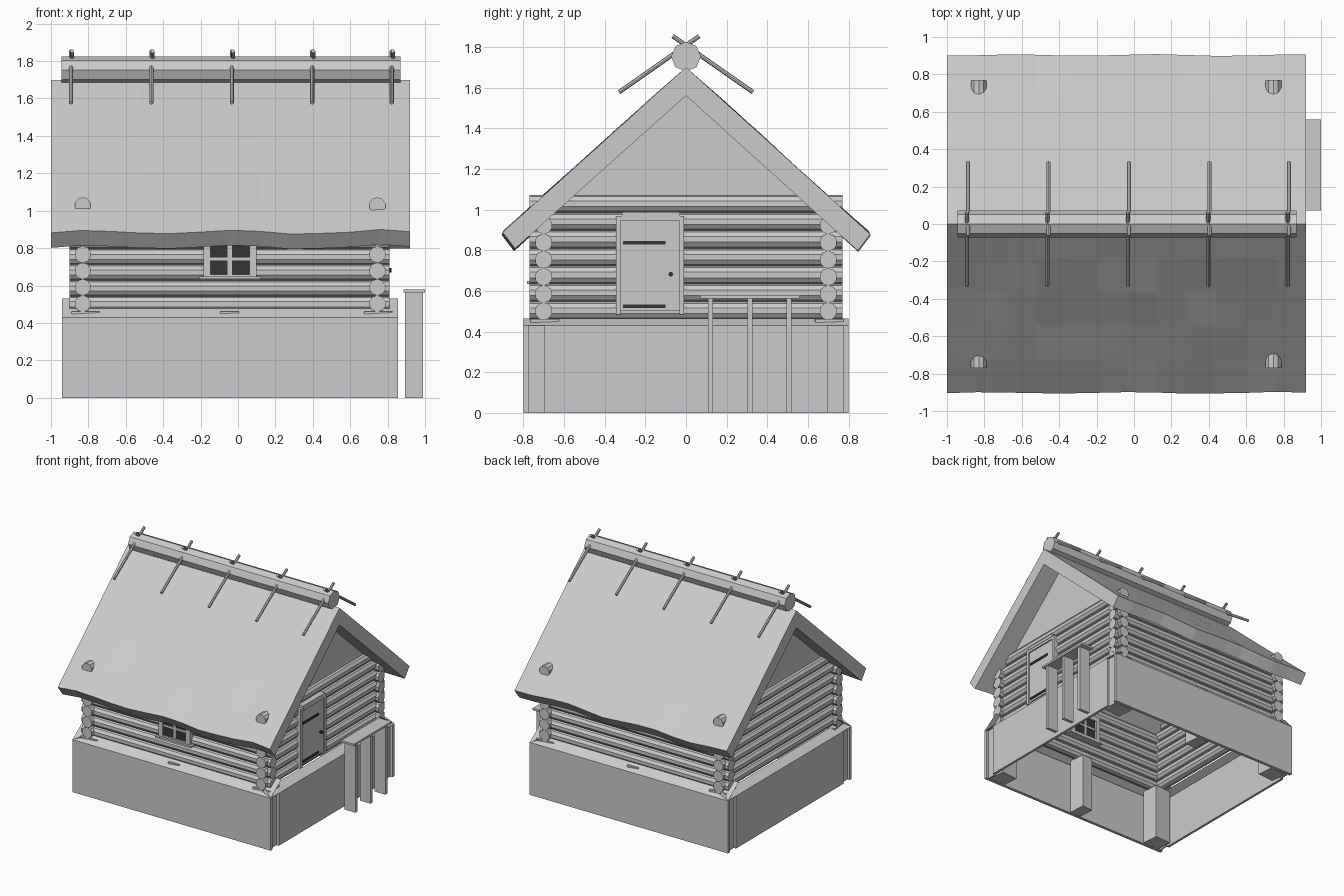
import bpy, bmesh, math, random
from mathutils import Vector, Matrix

if "Cube" in bpy.data.objects:
    bpy.data.objects.remove(bpy.data.objects["Cube"])

random.seed(4)
CX = -0.04  # centre of the cabin along x


def material(name, value):
    m = bpy.data.materials.new(name)
    m.diffuse_color = (value, value, value, 1)
    m.use_nodes = True
    m.node_tree.nodes["Principled BSDF"].inputs["Base Color"].default_value = m.diffuse_color
    return m


GREY = material("weathered_grey", 0.6)
DARK = material("dark_iron", 0.035)


def finish(name, bm, mat=GREY):
    bmesh.ops.recalc_face_normals(bm, faces=bm.faces[:])
    me = bpy.data.meshes.new(name)
    bm.to_mesh(me)
    bm.free()
    ob = bpy.data.objects.new(name, me)
    me.materials.append(mat)
    bpy.context.collection.objects.link(ob)
    return ob


def add_box(bm, x0, x1, y0, y1, z0, z1, turn=0.0):
    centre = Vector(((x0 + x1) / 2, (y0 + y1) / 2, (z0 + z1) / 2))
    size = Matrix.Diagonal((x1 - x0, y1 - y0, z1 - z0, 1))
    bmesh.ops.create_cube(bm, size=1, matrix=Matrix.Translation(centre)
                          @ Matrix.Rotation(turn, 4, 'Z') @ size)


def boxes(name, items, mat=GREY):
    bm = bmesh.new()
    for item in items:
        add_box(bm, *item)
    return finish(name, bm, mat)


def add_rod(bm, a, b, r, sides):
    a, b = Vector(a), Vector(b)
    d = b - a
    rot = d.to_track_quat('Z', 'Y').to_matrix().to_4x4()
    bmesh.ops.create_cone(bm, cap_ends=True, segments=sides, radius1=r, radius2=r,
                          depth=d.length, matrix=Matrix.Translation((a + b) / 2) @ rot)


def add_face(bm, pts):
    bm.faces.new([bm.verts.new(p) for p in pts])


# Log walls with crossing corners
WX0, WX1, WY = -0.83, 0.745, 0.70
STEP = 0.0875
bm = bmesh.new()
for i in range(7):
    z = 0.503 + i * STEP
    for x in (WX0, WX1):
        add_rod(bm, (x, -0.77, z), (x, 0.77, z), 0.0445, 10)
finish("gable_wall_logs", bm)
bm = bmesh.new()
for i in range(6):
    z = 0.5 + i * 0.0845
    for y in (-WY, WY):
        add_rod(bm, (-0.90, y, z), (0.81, y, z), 0.0435, 10)
finish("long_wall_logs", bm)

# Gable triangles
bm = bmesh.new()
for x in (WX0, WX1):
    front = [(x + 0.01, -0.6, 1.04), (x + 0.01, 0.6, 1.04), (x + 0.01, 0, 1.58)]
    back = [(x - 0.01, y, z) for _, y, z in front]
    add_face(bm, front)
    add_face(bm, back)
finish("gable_panels", bm)

# Thick roof with uneven surface and wavy eaves
bm = bmesh.new()
rows, cols = 5, 12
rings = []
for c in range(cols + 1):
    x = -1.0 + 1.92 * c / cols
    inner = 0 < c < cols
    ring = []
    for side in (-1, 1):
        wave = 0.011 * math.sin(x * 8 + 2.6 + side) + random.uniform(-0.004, 0.004)
        half = []
        for r in range(rows + 1):
            t = r / rows
            j = random.uniform(-0.004, 0.004) if inner and 0 < r < rows else 0
            half.append((x, side * (0.903 * t + j * 0.7 - wave * 0.4 * t ** 4),
                         1.70 - 0.815 * t + j + wave * t ** 4))
        half.append((x, side * (0.842 - wave * 0.4), 0.805 + wave))
        ring.append(half)
    # left eave underside up to the top ridge, down to the right eave, back inside
    pts = ring[0][::-1] + ring[1][1:] + [(x, 0, 1.56)]
    rings.append([bm.verts.new(p) for p in pts])
n = len(rings[0])
for a, b in zip(rings, rings[1:]):
    for k in range(n):
        m = (k + 1) % n
        bm.faces.new((a[k], a[m], b[m], b[k]))
bm.faces.new(rings[0])
bm.faces.new(rings[-1][::-1])
finish("roof", bm)

# Ridge log
bm = bmesh.new()
add_rod(bm, (-0.945, 0, 1.752), (0.87, 0, 1.752), 0.073, 8)
finish("ridge_log", bm)

# Crossed poles over the ridge
bm = bmesh.new()
for x in (-0.89, -0.46, -0.03, 0.40, 0.825):
    for s in (-1, 1):
        add_rod(bm, (x + s * 0.003, s * 0.33, 1.577), (x + s * 0.003, -s * 0.065, 1.853), 0.011, 8)
finish("ridge_poles", bm)

# Foundation cladding
PX0, PX1, PY = -0.94, 0.856, 0.80
items = []
for s in (-1, 1):
    ys = sorted((s * PY, s * (PY - 0.025)))
    items.append((PX0, PX1, *ys, 0, 0.43))
    ys = sorted((s * 0.695, s * 0.78))
    items += [(PX0 + 0.02, PX0 + 0.03, *ys, 0, 0.43),
              (PX1 - 0.03, PX1 - 0.02, *ys, 0, 0.43)]
items += [(PX0, PX0 + 0.02, -0.695, 0.695, 0, 0.43),
          (PX1 - 0.02, PX1, -0.695, 0.695, 0, 0.43)]
boxes("foundation_boards", items)

# Sloping ledges on top of the cladding
bm = bmesh.new()
for s in (-1, 1):
    add_face(bm, [(PX0, s * PY, 0.43), (PX1, s * PY, 0.43),
                  (PX1, s * 0.66, 0.53), (PX0, s * 0.66, 0.53)])
for xo, xi in ((PX0, PX0 + 0.075), (PX1, PX1 - 0.075)):
    add_face(bm, [(xo, -PY, 0.43), (xo, PY, 0.43), (xi, PY, 0.465), (xi, -PY, 0.465)])
finish("foundation_ledges", bm)

# Support posts
items = []
for s in (-1, 1):
    for x, h in ((WX0 + 0.01, 0.075), (CX - 0.01, 0.05), (WX1, 0.075)):
        y = s * 0.70
        items.append((x - h, x + h, y - 0.07, y + 0.07, 0, 0.462, 0.08))
boxes("support_posts", items)

# Door
boxes("door_leaf", [(0.74, 0.797, -0.325, -0.03, 0.50, 0.955)])
boxes("door_frame", [(0.73, 0.808, -0.345, -0.322, 0.485, 0.965),
                     (0.73, 0.808, -0.033, -0.01, 0.485, 0.965),
                     (0.73, 0.808, -0.345, -0.01, 0.945, 0.968),
                     (0.73, 0.812, -0.315, -0.03, 0.965, 0.988)])
boxes("door_hinges", [(0.79, 0.804, -0.31, -0.10, z - 0.009, z + 0.009)
                      for z in (0.525, 0.837)], DARK)
bm = bmesh.new()
add_rod(bm, (0.79, -0.075, 0.682), (0.82, -0.075, 0.682), 0.011, 8)
finish("door_knob", bm, DARK)

# Window
Y0, Y1 = -0.765, -0.635
boxes("window_glass", [(-0.15, 0.065, -0.75, -0.65, 0.65, 0.83)], DARK)
boxes("window_frame", [(-0.185, -0.148, Y0, Y1, 0.64, 0.86),
                       (0.062, 0.10, Y0, Y1, 0.64, 0.86),
                       (-0.185, 0.10, Y0, Y1, 0.82, 0.86),
                       (-0.148, 0.062, Y0, Y1, 0.645, 0.66),
                       (-0.205, 0.12, -0.782, Y1, 0.634, 0.648)])
boxes("window_bars", [(-0.055, -0.033, -0.757, -0.643, 0.65, 0.83),
                      (-0.15, 0.065, -0.757, -0.643, 0.735, 0.75)])

# Bench by the door: three upright boards and a top
boxes("bench_legs", [(0.892, 0.99, y - 0.013, y + 0.013, 0, 0.566)
                     for y in (0.12, 0.315, 0.507)])
boxes("bench_top", [(0.884, 1.0, 0.072, 0.558, 0.562, 0.578)])
